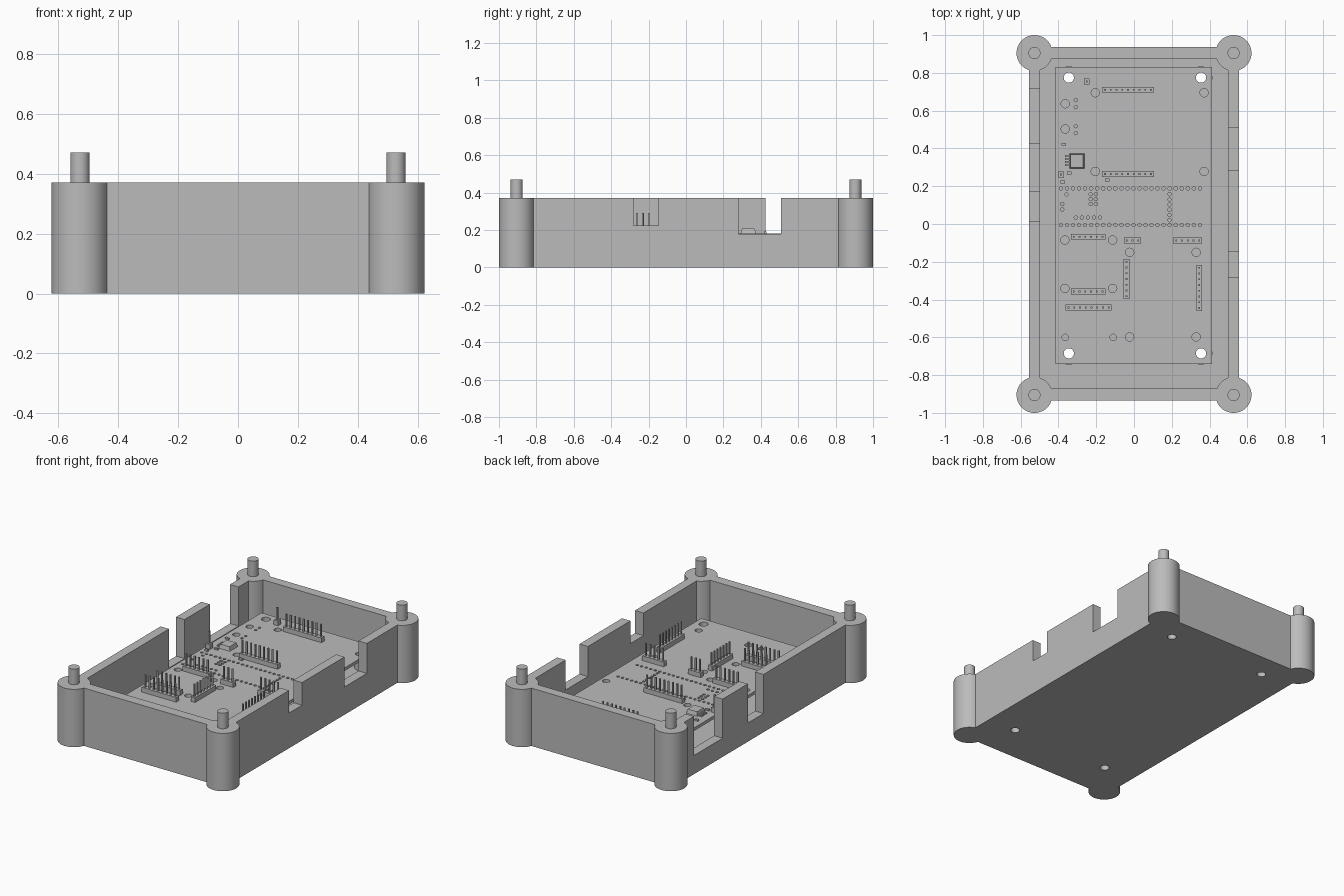
import bpy, bmesh, math
from mathutils import Matrix, Vector

if "Cube" in bpy.data.objects:
    bpy.data.objects.remove(bpy.data.objects["Cube"], do_unlink=True)

grey = bpy.data.materials.new("plain grey")
grey.use_nodes = True
grey.diffuse_color = (0.5, 0.5, 0.5, 1)
grey.node_tree.nodes["Principled BSDF"].inputs["Base Color"].default_value = (0.5, 0.5, 0.5, 1)

WALL_TOP, FLOOR = 0.37, 0.06
BOARD_LOW, BOARD_TOP = 0.162, 0.182
PITCH = 0.0305


def box(bm, x0, x1, y0, y1, z0, z1):
    size = Vector((x1 - x0, y1 - y0, z1 - z0))
    centre = Vector((x0 + x1, y0 + y1, z0 + z1)) / 2
    return bmesh.ops.create_cube(
        bm, size=1, matrix=Matrix.Translation(centre) @ Matrix.Diagonal((*size, 1)))["verts"]


def cylinder(bm, x, y, r, z0, z1, sides=48):
    bmesh.ops.create_cone(bm, cap_ends=True, segments=sides, radius1=r, radius2=r,
                          depth=z1 - z0, matrix=Matrix.Translation((x, y, (z0 + z1) / 2)))


def make(name, bm):
    mesh = bpy.data.meshes.new(name)
    bm.to_mesh(mesh)
    bm.free()
    mesh.materials.append(grey)
    obj = bpy.data.objects.new(name, mesh)
    bpy.context.collection.objects.link(obj)
    return obj


def combine(obj, bm, operation):
    tool = make("helper", bm)
    tool.hide_render = True
    mod = obj.modifiers.new("cut", "BOOLEAN")
    mod.operation, mod.solver, mod.object = operation, "EXACT", tool
    bpy.context.view_layer.objects.active = obj
    bpy.ops.object.modifier_apply(modifier=mod.name)
    bpy.data.objects.remove(tool, do_unlink=True)


def smooth(obj):
    bpy.ops.object.select_all(action="DESELECT")
    obj.select_set(True)
    bpy.context.view_layer.objects.active = obj
    bpy.ops.object.shade_smooth_by_angle(angle=math.radians(30))


corners = [(sx * 0.527, sy * 0.905) for sx in (-1, 1) for sy in (-1, 1)]
mounts = [(x, y) for x in (-0.345, 0.355) for y in (-0.685, 0.775)]

# Open tray with walls, port notches, corner posts and board standoffs
bm = bmesh.new()
box(bm, -0.557, 0.557, -0.935, 0.938, 0, WALL_TOP)
tray = make("case_tray", bm)

bm = bmesh.new()
box(bm, -0.497, 0.497, -0.87, 0.877, FLOOR, 0.6)
combine(tray, bm, "DIFFERENCE")

bm = bmesh.new()
for side, y0, y1, z in ((1, 0.282, 0.508, 0.178), (1, -0.28, -0.148, 0.225),
                        (-1, 0.425, 0.715, 0.12), (-1, 0.012, 0.17, 0.12)):
    box(bm, *sorted((side * 0.45, side * 0.65)), y0, y1, z, 0.6)
combine(tray, bm, "DIFFERENCE")

bm = bmesh.new()
for x, y in corners:
    cylinder(bm, x, y, 0.095, 0, WALL_TOP, 64)
combine(tray, bm, "UNION")

bm = bmesh.new()
for x, y in mounts:
    cylinder(bm, x, y, 0.06, FLOOR - 0.02, BOARD_LOW)
combine(tray, bm, "UNION")

bm = bmesh.new()
for x, y in mounts:
    cylinder(bm, x, y, 0.027, -0.1, 0.3, 32)
combine(tray, bm, "DIFFERENCE")
smooth(tray)

# Locating pegs on the posts
bm = bmesh.new()
for x, y in corners:
    cylinder(bm, x, y, 0.032, WALL_TOP - 0.02, 0.47, 32)
smooth(make("locating_pegs", bm))

# Circuit board with drilled holes
bm = bmesh.new()
box(bm, -0.416, 0.412, -0.742, 0.832, BOARD_LOW, BOARD_TOP)
board = make("circuit_board", bm)


def row(x, y, dx, dy, count):
    return [(x + i * dx, y + i * dy) for i in range(count)]


small = row(-0.387, 0.188, 0.032, 0, 24) + row(-0.387, -0.005, 0.032, 0, 24)
small += row(-0.308, 0.034, 0.032, 0, 5) + row(0.188, 0.158, 0, -0.0275, 6)
small += row(-0.229, 0.158, 0, -0.026, 3) + row(-0.202, 0.158, 0, -0.026, 3)
small += row(-0.308, 0.656, 0, -0.037, 2) + row(-0.308, 0.518, 0, -0.037, 2)
small += row(-0.38, 0.106, 0, -0.029, 2) + [(-0.358, 0.156)]
large = [(x, y) for x in (-0.205, 0.371) for y in (0.278, 0.695)]
large += [(x, y) for x in (-0.366, -0.113) for y in (-0.085, -0.341)]
large += [(x, y) for x in (-0.023, 0.329) for y in (-0.15, -0.598)]
large += [(-0.364, 0.637), (-0.364, 0.503)]
medium = [(-0.364, -0.6), (-0.11, -0.6)]

bm = bmesh.new()
for points, r, sides in ((small, 0.009, 12), (medium, 0.017, 20),
                         (large, 0.022, 24), (mounts, 0.027, 32)):
    for x, y in points:
        cylinder(bm, x, y, r, BOARD_LOW - 0.1, BOARD_TOP + 0.1, sides)
combine(board, bm, "DIFFERENCE")
smooth(board)

# Pin headers: centre x, centre y, pin count, runs along y
headers = [(-0.032, 0.71, 9, 0), (-0.032, 0.265, 9, 0), (-0.243, -0.068, 6, 0),
           (-0.243, -0.357, 6, 0), (-0.24, -0.442, 8, 0), (-0.008, -0.087, 3, 0),
           (0.284, -0.087, 5, 0), (-0.04, -0.291, 7, 1), (0.346, -0.338, 8, 1),
           (-0.25, 0.754, 1, 0), (-0.387, 0.262, 1, 0)]
strips, pins = bmesh.new(), bmesh.new()
for x, y, count, along_y in headers:
    half, w, t = count * PITCH / 2, 0.015, 0.0045
    hx, hy = (w, half) if along_y else (half, w)
    box(strips, x - hx, x + hx, y - hy, y + hy, BOARD_TOP - 0.002, BOARD_TOP + 0.03)
    for i in range(count):
        s = (i - (count - 1) / 2) * PITCH
        px, py = (x, y + s) if along_y else (x + s, y)
        box(pins, px - t, px + t, py - t, py + t, BOARD_TOP + 0.02, 0.292)
make("header_strips", strips)
make("header_pins", pins)

# Main chip with a tapered top, and its legs
bm = bmesh.new()
verts = box(bm, -0.342, -0.262, 0.292, 0.374, BOARD_TOP - 0.002, BOARD_TOP + 0.025)
for v in verts:
    if v.co.z > BOARD_TOP:
        v.co.x += 0.007 if v.co.x < -0.3 else -0.007
        v.co.y += 0.007 if v.co.y < 0.333 else -0.007
for i in range(4):
    y = 0.308 + i * 0.016
    box(bm, -0.366, -0.335, y, y + 0.009, BOARD_TOP - 0.002, BOARD_TOP + 0.008)
make("main_chip", bm)

# Small surface components
bm = bmesh.new()
for x, y in ((-0.372, 0.423), (-0.342, 0.27), (-0.377, 0.222), (-0.142, 0.233)):
    box(bm, x - 0.012, x + 0.012, y - 0.007, y + 0.007, BOARD_TOP - 0.002, BOARD_TOP + 0.01)
make("small_components", bm)
